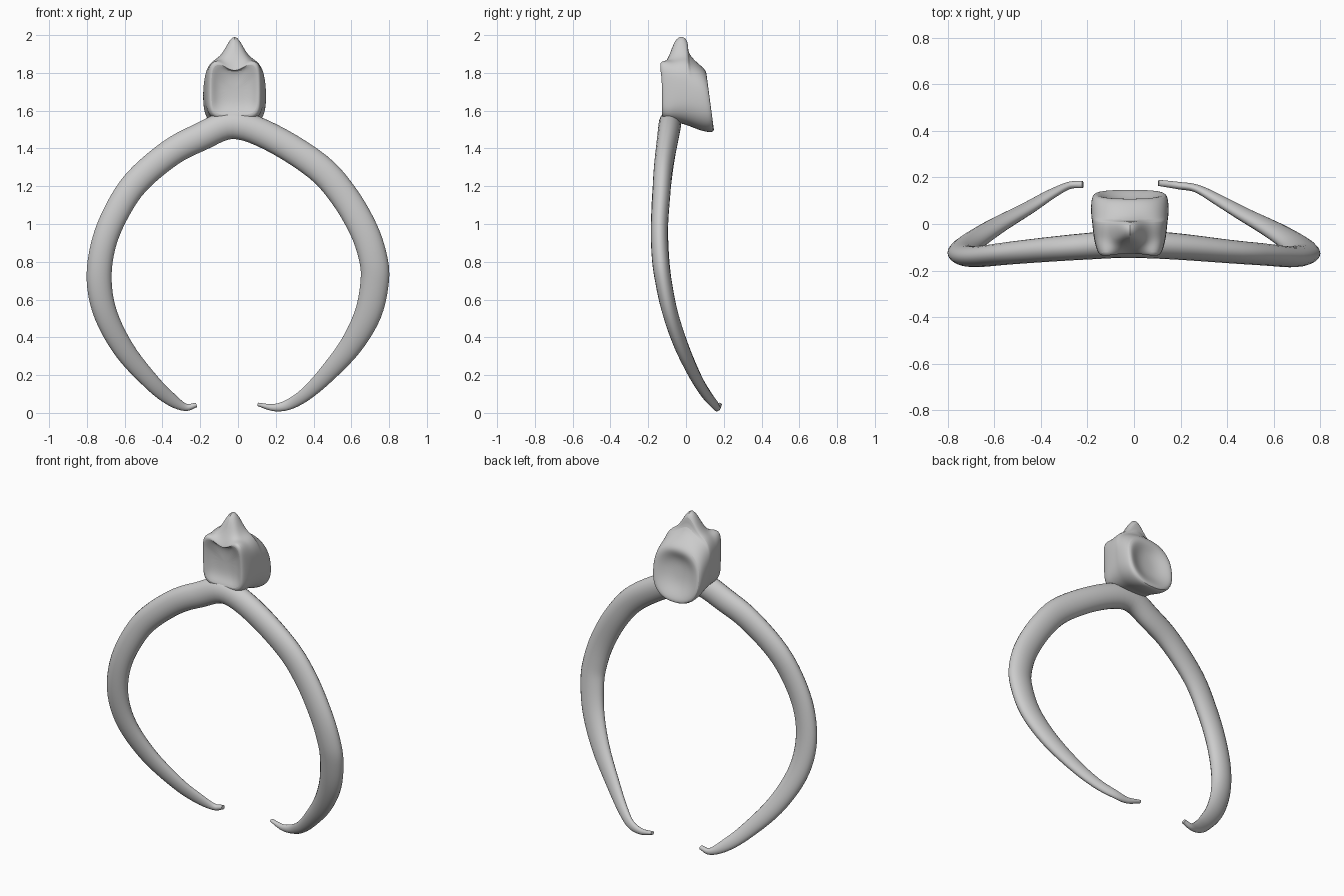
import bpy, math
from mathutils import Vector

if "Cube" in bpy.data.objects:
    bpy.data.objects.remove(bpy.data.objects["Cube"])


def skin(name, rings, subdiv):
    """Skin a list of closed rings, cap both ends and shade smooth."""
    n = len(rings[0])
    verts = [v for r in rings for v in r]
    faces = [[i * n + j, i * n + (j + 1) % n, (i + 1) * n + (j + 1) % n, (i + 1) * n + j]
             for i in range(len(rings) - 1) for j in range(n)]
    faces += [list(range(n))[::-1], list(range(len(verts) - n, len(verts)))]
    mesh = bpy.data.meshes.new(name)
    mesh.from_pydata(verts, [], faces)
    obj = bpy.data.objects.new(name, mesh)
    bpy.context.collection.objects.link(obj)
    bpy.context.view_layer.objects.active = obj
    obj.select_set(True)
    bpy.ops.object.mode_set(mode='EDIT')
    bpy.ops.mesh.select_all(action='SELECT')
    bpy.ops.mesh.normals_make_consistent(inside=False)
    bpy.ops.object.mode_set(mode='OBJECT')
    if subdiv:
        obj.modifiers.new("smooth", 'SUBSURF').levels = subdiv
        obj.modifiers["smooth"].render_levels = subdiv
    bpy.ops.object.shade_smooth_by_angle(angle=math.radians(50))
    obj.select_set(False)
    return obj


def spline(pts, steps):
    """Catmull-Rom interpolation of tuples of any length."""
    p = [Vector(q) for q in pts]
    p = [p[0] * 2 - p[1]] + p + [p[-1] * 2 - p[-2]]
    out = []
    for a, b, c, d in zip(p, p[1:], p[2:], p[3:]):
        for k in range(steps):
            t = k / steps
            out.append(0.5 * (2 * b + (c - a) * t + (2 * a - 5 * b + 4 * c - d) * t * t
                              + (3 * b - a - 3 * c + d) * t ** 3))
    return out + [p[-2]]


# Rib pair: one tapered tube from tip to tip; x, z, in-plane radius
left = [(-.215, .04, .012), (-.28, .03, .02), (-.36, .075, .035), (-.46, .165, .044),
        (-.6, .33, .055), (-.70, .52, .062), (-.735, .7, .066), (-.715, .88, .066),
        (-.65, 1.05, .068), (-.54, 1.22, .07), (-.36, 1.375, .072), (-.2, 1.46, .074)]
right = [(.17, 1.462, .074), (.42, 1.305, .075), (.56, 1.15, .075), (.665, .97, .075),
         (.715, .82, .075), (.724, .7, .075), (.69, .53, .071), (.6, .36, .06), (.47, .205, .046),
         (.36, .1, .035), (.27, .045, .028), (.19, .028, .019), (.11, .043, .01)]
path = left + [(-.03, 1.525, .075)] + right
# Depth against height: z, centre y, half thickness
depth = [(0, .17, .013), (.03, .165, .016), (.1, .105, .023), (.2, .045, .028), (.4, -.045, .038),
         (.6, -.105, .042), (.8, -.135, .045), (1.0, -.142, .045), (1.3, -.12, .05), (1.53, -.085, .06)]


def at_height(z):
    for a, b in zip(depth, depth[1:]):
        if z <= b[0]:
            t = (z - a[0]) / (b[0] - a[0])
            return a[1] + t * (b[1] - a[1]), a[2] + t * (b[2] - a[2])
    return depth[-1][1:]


def place(x, z, r):
    y, d = at_height(z)
    return (x, y, z, r, d)


pts = [place(*p) for p in path]
pts[0] = (-.22, .17, .042, .012, .015)
pts[-1] = (.105, .177, .045, .009, .013)
line = spline(pts, 5)
rings = []
for i, p in enumerate(line):
    a, b = line[max(i - 1, 0)], line[min(i + 1, len(line) - 1)]
    tangent = Vector(b[:3]) - Vector(a[:3])
    tangent.normalize()
    side = Vector((0, 1, 0)).cross(tangent).normalized()
    back = tangent.cross(side)
    rings.append([Vector(p[:3]) + side * p[3] * math.cos(t) + back * p[4] * math.sin(t)
                  for t in (j * math.tau / 20 for j in range(20))])
skin("rib_pair", rings, 0)

# Vertebra body: y, half width, bottom, top, squareness, spine height, ear height
stations = [(-.098, .05, 1.66, 1.76, 3, 0, 0), (-.108, .095, 1.61, 1.82, 4, 0, 0),
            (-.132, .125, 1.575, 1.84, 4.5, -.05, .03), (-.118, .14, 1.555, 1.86, 4.5, -.04, .03),
            (-.085, .15, 1.545, 1.865, 4, .045, .015), (-.06, .155, 1.54, 1.875, 3.4, .14, 0),
            (-.02, .16, 1.53, 1.89, 3, .15, 0), (.015, .163, 1.52, 1.89, 2.8, .1, 0),
            (.06, .167, 1.5, 1.875, 2.6, .04, 0), (.11, .168, 1.485, 1.85, 2.5, 0, 0),
            (.15, .16, 1.485, 1.815, 2.4, 0, 0), (.148, .13, 1.52, 1.78, 2.3, 0, 0),
            (.122, .08, 1.57, 1.74, 2.2, 0, 0), (.112, .03, 1.62, 1.69, 2, 0, 0)]
rings = []
for y, w, lo, hi, e, spine, ear in stations:
    ring = []
    for j in range(32):
        c, s = math.cos(j * math.tau / 32), math.sin(j * math.tau / 32)
        x = math.copysign(abs(c) ** (2 / e), c) * w
        h = math.copysign(abs(s) ** (2 / e), s)
        z = (lo + hi) / 2 + h * (hi - lo) / 2
        up = max(h, 0) ** 2
        z += up * (spine * math.exp(-(x / .045) ** 2) + ear * (x / w) ** 2)
        # back face leans forward towards the top, front ears jut out
        lean = -.04 * (z - 1.5) * (y > .05) / .3 - .02 * up * (x / w) ** 2 * (y < -.1)
        ring.append((x - .018, y + lean, z))
    rings.append(ring)
skin("vertebra_body", rings, 2)
